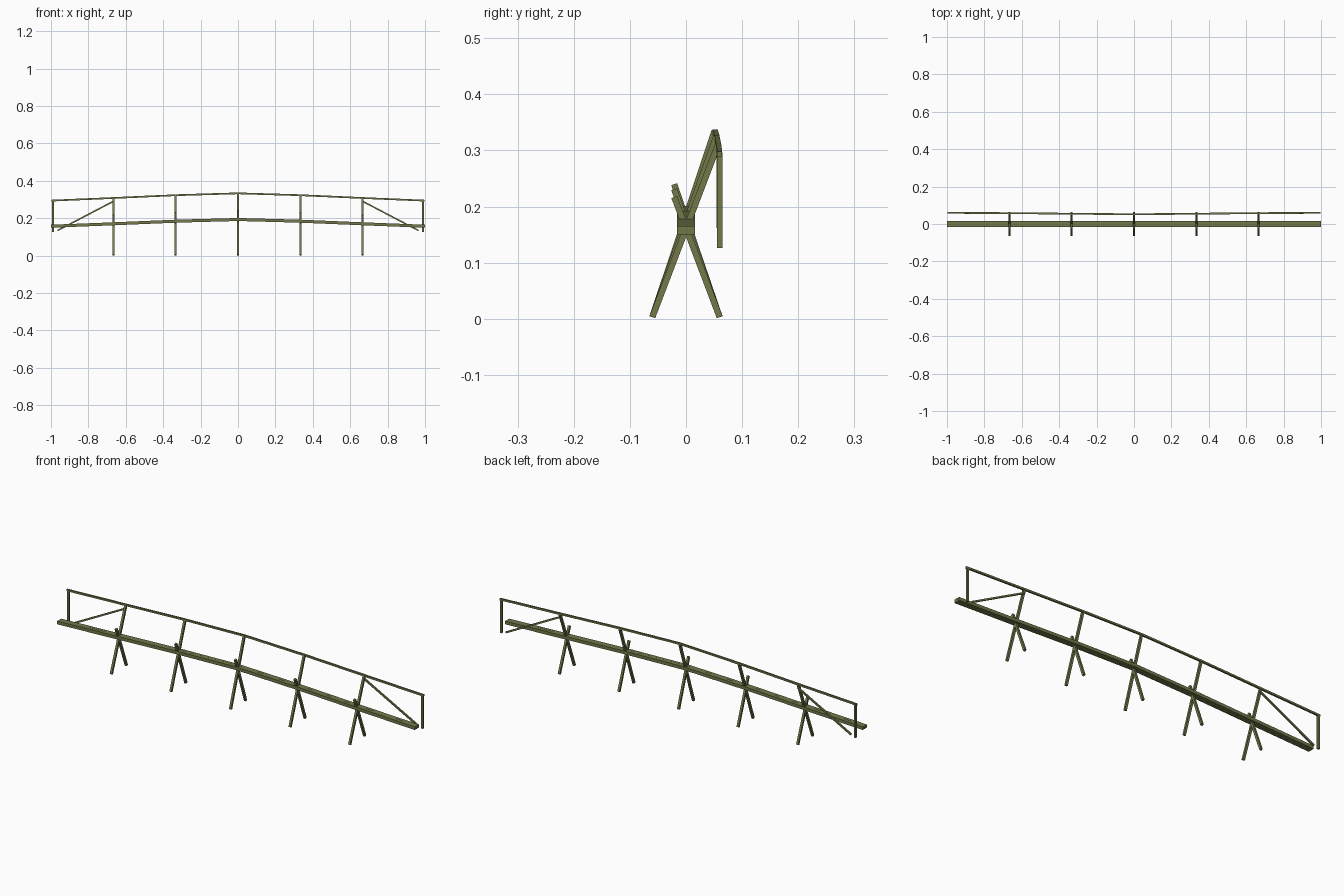
import bpy
from mathutils import Vector, Matrix

if "Cube" in bpy.data.objects:
    bpy.data.objects.remove(bpy.data.objects["Cube"])

wood = bpy.data.materials.new("olive_bamboo")
wood.diffuse_color = (0.17, 0.19, 0.07, 1)
wood.use_nodes = True
wood.node_tree.nodes["Principled BSDF"].inputs["Base Color"].default_value = wood.diffuse_color


def sweep(name, points, w, h, side):
    """Rectangular bar swept along points; 'side' is the width direction."""
    pts = [Vector(p) for p in points]
    side = Vector(side).normalized()
    verts, faces = [], []
    for i, p in enumerate(pts):
        d = (pts[min(i + 1, len(pts) - 1)] - pts[max(i - 1, 0)]).normalized()
        s = (side - d * side.dot(d)).normalized()
        u = s.cross(d)
        for a, b in ((-1, -1), (1, -1), (1, 1), (-1, 1)):
            verts.append(p + s * a * w / 2 + u * b * h / 2)
    for i in range(len(pts) - 1):
        for k in range(4):
            a, b = i * 4 + k, i * 4 + (k + 1) % 4
            faces.append((a, b, b + 4, a + 4))
    n = len(verts)
    faces += [(3, 2, 1, 0), (n - 4, n - 3, n - 2, n - 1)]
    me = bpy.data.meshes.new(name)
    me.from_pydata(verts, [], faces)
    me.materials.append(wood)
    ob = bpy.data.objects.new(name, me)
    bpy.context.collection.objects.link(ob)
    return ob


# heights at x = 0, 1/3, 2/3, 1
deck_z = [0.193, 0.184, 0.170, 0.157]
rail_z = [0.333, 0.323, 0.308, 0.294]
rail_y = [0.052, 0.055, 0.058, 0.060]
stations = range(-3, 4)

# walkway: two long beams side by side
for n, y in (("front", -0.0082), ("back", 0.0082)):
    sweep("walkway_beam_" + n, [(i / 3, y, deck_z[abs(i)]) for i in stations],
          0.016, 0.016, (0, 1, 0))

# handrail
sweep("handrail", [(i / 3 * (0.998 if abs(i) == 3 else 1), rail_y[abs(i)], rail_z[abs(i)])
                   for i in stations], 0.009, 0.009, (0, 1, 0))

# crossed supports
for i in range(-2, 3):
    x, k = i / 3, abs(i)
    foot, top = Vector((x, -0.06, 0.003)), Vector((x, rail_y[k] - 0.001, rail_z[k] + 0.002))
    sweep("long_support", [foot, top], 0.011, 0.011, (1, 0, 0))
    foot = Vector((x, 0.06, 0.003))
    tip = Vector((x, -0.021, deck_z[k] + 0.047))
    sweep("short_support", [foot, tip], 0.011, 0.011, (1, 0, 0))

# end posts and diagonal braces
for s in (-1, 1):
    sweep("end_post", [(s * 0.99, 0.06, 0.126), (s * 0.99, 0.06, 0.296)],
          0.010, 0.010, (1, 0, 0))
    sweep("diagonal_brace", [(s * 0.665, 0.058, 0.291), (s * 0.965, 0.059, 0.134)],
          0.008, 0.008, (0, 1, 0))
